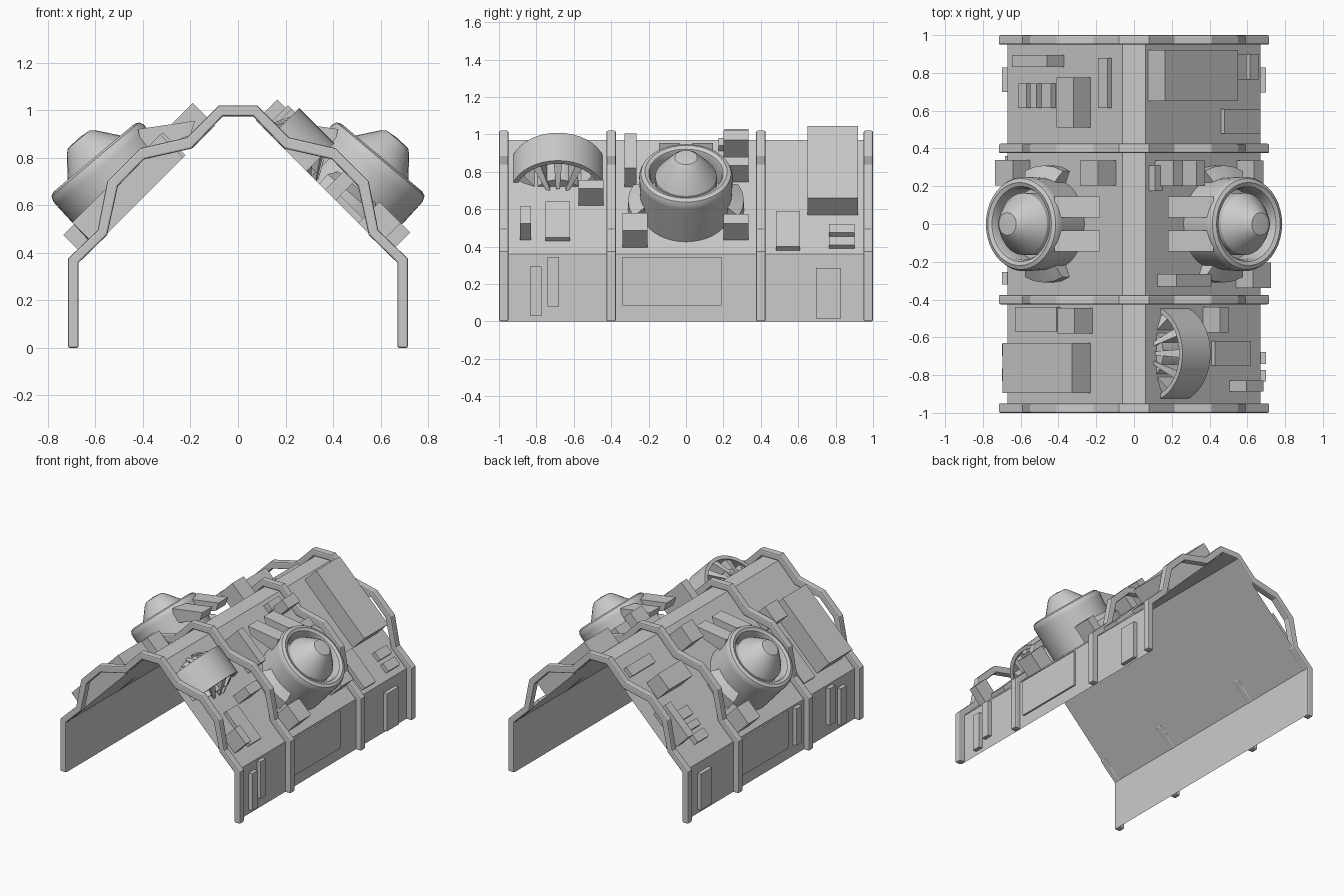
import bpy, bmesh, math
from mathutils import Matrix, Vector

cube = bpy.data.objects.get("Cube")
if cube:
    bpy.data.objects.remove(cube, do_unlink=True)

grey = bpy.data.materials.new("plain_grey")
grey.use_nodes = True
grey.diffuse_color = (0.6, 0.6, 0.6, 1)
grey.node_tree.nodes["Principled BSDF"].inputs["Base Color"].default_value = (0.6, 0.6, 0.6, 1)

EAVE_X, EAVE_Z = 0.67, 0.36


def finish(name, bm, side=1, smooth=False):
    if side < 0:
        bmesh.ops.scale(bm, vec=(-1, 1, 1), verts=bm.verts)
    bmesh.ops.recalc_face_normals(bm, faces=bm.faces)
    mesh = bpy.data.meshes.new(name)
    bm.to_mesh(mesh)
    bm.free()
    mesh.materials.append(grey)
    obj = bpy.data.objects.new(name, mesh)
    bpy.context.collection.objects.link(obj)
    if smooth:
        bpy.ops.object.select_all(action='DESELECT')
        obj.select_set(True)
        bpy.context.view_layer.objects.active = obj
        bpy.ops.object.shade_smooth_by_angle(angle=math.radians(30))
    return obj


def prism(name, points, y0, y1, side=1):
    """Extrude an x-z outline along y."""
    bm = bmesh.new()
    face = bm.faces.new([bm.verts.new((x, y0, z)) for x, z in points])
    ext = bmesh.ops.extrude_face_region(bm, geom=[face])
    moved = [v for v in ext["geom"] if isinstance(v, bmesh.types.BMVert)]
    bmesh.ops.translate(bm, vec=(0, y1 - y0, 0), verts=moved)
    return finish(name, bm, side)


def slope_box(name, y0, y1, d0, d1, k, side):
    """Box lying on the 45 degree roof, from d0 to d1 above the eave."""
    base = [(EAVE_X - d, EAVE_Z + d) for d in (d0, d1)]
    top = [(x + k, z + k) for x, z in reversed(base)]
    return prism(name, base + top, y0, y1, side)


def lathe(name, profile, origin, tilt, side=1, closed=False, mid=0, sweep=360, steps=40):
    """Turn an (r, h) profile round a tilted axis and cut it off at the roof."""
    bm = bmesh.new()
    verts = [bm.verts.new((r, 0, h)) for r, h in profile]
    pairs = list(zip(verts, verts[1:]))
    if closed:
        pairs.append((verts[-1], verts[0]))
    edges = [bm.edges.new(p) for p in pairs]
    start = Matrix.Rotation(math.radians(mid - sweep / 2), 3, 'Z')
    bmesh.ops.rotate(bm, cent=(0, 0, 0), matrix=start, verts=verts)
    bmesh.ops.spin(bm, geom=verts + edges, cent=(0, 0, 0), axis=(0, 0, 1),
                   angle=math.radians(sweep), steps=steps)
    bmesh.ops.remove_doubles(bm, verts=bm.verts, dist=0.0005)
    if sweep < 360:
        bmesh.ops.holes_fill(bm, edges=bm.edges, sides=0)
    x, y, z = origin
    move = Matrix.Translation(Vector((x, y, z))) @ Matrix.Rotation(math.radians(tilt), 4, 'Y')
    bmesh.ops.transform(bm, matrix=move, verts=bm.verts)
    geom = bm.verts[:] + bm.edges[:] + bm.faces[:]
    bmesh.ops.bisect_plane(bm, geom=geom, plane_co=(EAVE_X, 0, EAVE_Z),
                           plane_no=(1, 0, 1), clear_inner=True)
    return finish(name, bm, side, smooth=True)


# Thin roof shell, open underneath
half = [(EAVE_X, 0), (EAVE_X, EAVE_Z), (0.06, 0.97)]
section = half + [(-x, z) for x, z in reversed(half)]
bm = bmesh.new()
rows = [[bm.verts.new((x, y, z)) for x, z in section] for y in (-0.99, 0.99)]
for i in range(len(section) - 1):
    bm.faces.new((rows[0][i], rows[0][i + 1], rows[1][i + 1], rows[1][i]))
finish("roof_shell", bm)

# Four bent ribs
outer = [(0.715, 0), (0.715, 0.375), (0.59, 0.495), (0.55, 0.7),
         (0.41, 0.84), (0.215, 0.885), (0.08, 1.02)]
inner = [(0.67, 0), (0.67, 0.358), (0.55, 0.475), (0.505, 0.68),
         (0.395, 0.793), (0.195, 0.838), (0.064, 0.974)]
outline = (outer + [(-x, z) for x, z in reversed(outer)]
           + [(-x, z) for x, z in inner] + inner[::-1])
for n, y in enumerate((-0.975, -0.4, 0.4, 0.975)):
    rib = prism(f"rib_{n + 1}", outline, y - 0.025, y + 0.025)
    bevel = rib.modifiers.new("edge_bevel", 'BEVEL')
    bevel.width = 0.008
    bevel.segments = 2
    bevel.limit_method = 'ANGLE'
    bevel.angle_limit = math.radians(60)

# Equipment boxes on the roof: y0, y1, lower end, upper end, height
left_boxes = [
    (0.65, 0.92, 0.21, 0.595, 0.09), (0.48, 0.61, 0.02, 0.21, 0.02),
    (0.765, 0.9, 0.03, 0.075, 0.02), (0.765, 0.9, 0.095, 0.14, 0.02),
    (-0.33, -0.265, 0.36, 0.545, 0.1), (-0.34, -0.205, 0.035, 0.13, 0.09),
    (0.2, 0.335, 0.075, 0.125, 0.09), (0.2, 0.335, 0.51, 0.56, 0.1),
    (0.2, 0.335, 0.385, 0.43, 0.09), (0.175, 0.31, 0.55, 0.59, 0.03),
    (-0.575, -0.44, 0.26, 0.305, 0.09), (-0.75, -0.62, 0.07, 0.26, 0.02),
    (-0.888, -0.828, 0.075, 0.165, 0.09),
]
right_boxes = [
    (0.83, 0.895, 0.115, 0.3, 0.09), (0.51, 0.775, 0.35, 0.44, 0.09),
    (0.615, 0.745, 0.08, 0.125, 0.025), (0.615, 0.745, 0.145, 0.18, 0.025),
    (0.615, 0.745, 0.205, 0.255, 0.025), (0.615, 0.88, 0.5, 0.55, 0.02),
    (0.205, 0.335, 0.48, 0.575, 0.095), (0.205, 0.34, 0.025, 0.12, 0.09),
    (-0.57, -0.44, 0.06, 0.28, 0.02), (-0.58, -0.445, 0.36, 0.45, 0.095),
    (-0.895, -0.63, 0.07, 0.44, 0.097),
]
# Raised panels on the upright walls: y0, y1, bottom, top
left_panels = [(-0.835, -0.772, 0.03, 0.295), (-0.74, -0.678, 0.08, 0.345),
               (-0.34, 0.19, 0.085, 0.345), (0.695, 0.828, 0.015, 0.285)]
right_panels = [(0.7, 0.828, 0.03, 0.29), (-0.19, 0.36, 0.085, 0.345),
                (-0.32, -0.255, 0.08, 0.345), (-0.7, -0.635, 0.08, 0.345),
                (-0.83, -0.765, 0.03, 0.295)]

for label, side, boxes, panels in (("left", 1, left_boxes, left_panels),
                                   ("right", -1, right_boxes, right_panels)):
    for n, b in enumerate(boxes):
        slope_box(f"{label}_roof_box_{n + 1}", *b, side)
    for n, (y0, y1, z0, z1) in enumerate(panels):
        x = EAVE_X + (0.012 if y1 - y0 > 0.4 else 0.028)
        prism(f"{label}_wall_panel_{n + 1}",
              [(EAVE_X, z0), (x, z0), (x, z1), (EAVE_X, z1)], y0, y1, side)

    # Round housing with a rolled rim and a domed core
    spot = (0.586, 0, 0.777)
    lathe(f"{label}_housing", [(0.238, -0.3), (0.25, -0.02), (0.25, 0), (0.241, 0.021),
                               (0.22, 0.03), (0.199, 0.021), (0.19, 0), (0.19, -0.12),
                               (0, -0.12)], spot, 40, side)
    lathe(f"{label}_dome", [(0.165, -0.12), (0.165, 0.0), (0.145, 0.03), (0.078, 0.115),
                            (0.06, 0.13), (0, 0.135)], spot, 40, side, steps=24)
    for word, y in (("front", -1), ("back", 1)):
        lathe(f"{label}_{word}_bracket", [(0.22, -0.28), (0.31, -0.25), (0.31, -0.17),
                                          (0.22, -0.12)], spot, 40, side,
              closed=True, mid=90 * y, sweep=50, steps=4)
        y0, y1 = sorted((0.035 * y, 0.145 * y))
        prism(f"{label}_{word}_arm", [(0.42, 0.92), (0.18, 0.955), (0.2, 0.895),
                                      (0.4, 0.82)], y0, y1, side)

# Half-sunk fan in its hoop
fan = (0.225, -0.685, 0.68)
lathe("fan_hoop", [(0.255, 0), (0.255, 0.21), (0.23, 0.21), (0.23, 0)], fan, -45, closed=True)
lathe("fan_hub", [(0, -0.03), (0.14, -0.03), (0.14, 0.24), (0, 0.24)], fan, -45)
for n in range(5):
    lathe(f"fan_blade_{n + 1}", [(0.1, -0.06), (0.235, 0.015), (0.235, 0.195), (0.1, 0.26)],
          fan, -45, closed=True, mid=(n - 2) * 30, sweep=11, steps=2)
